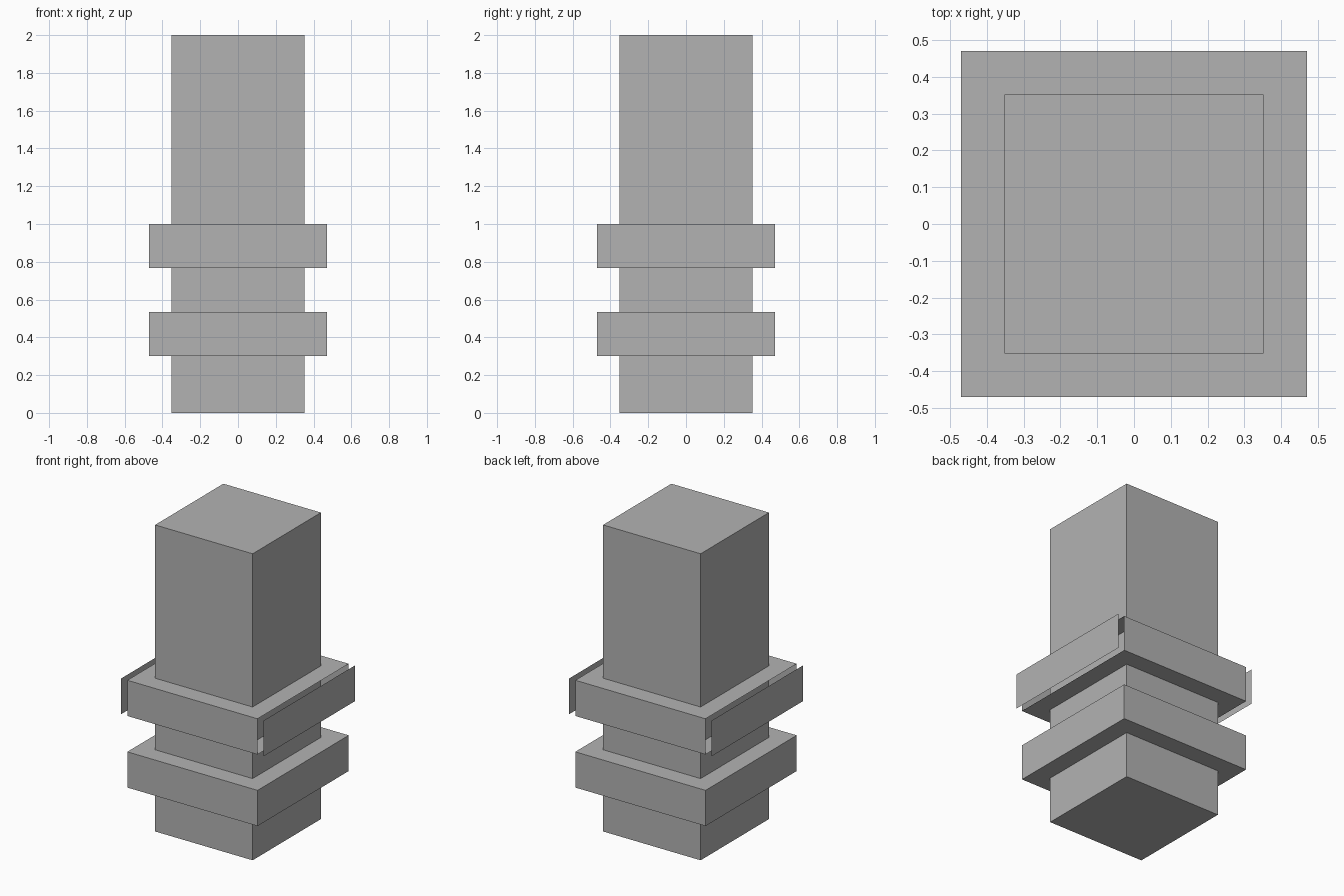
import bpy, bmesh
from mathutils import Vector

if "Cube" in bpy.data.objects:
    bpy.data.objects.remove(bpy.data.objects["Cube"])

COL, BAND, PANEL = 0.352, 0.47, 0.514   # half widths / panel offset

grey = bpy.data.materials.new("plain grey")
grey.diffuse_color = (0.45, 0.45, 0.45, 1)
grey.use_nodes = True
grey.node_tree.nodes["Principled BSDF"].inputs["Base Color"].default_value = grey.diffuse_color


def finish(name, bm):
    mesh = bpy.data.meshes.new(name)
    bm.to_mesh(mesh)
    bm.free()
    mesh.materials.append(grey)
    obj = bpy.data.objects.new(name, mesh)
    bpy.context.collection.objects.link(obj)


def box(half, z0, z1):
    bm = bmesh.new()
    bmesh.ops.create_cube(bm, size=1)
    bmesh.ops.scale(bm, vec=(2 * half, 2 * half, z1 - z0), verts=bm.verts)
    bmesh.ops.translate(bm, vec=(0, 0, (z0 + z1) / 2), verts=bm.verts)
    bm.normal_update()
    return bm


# Square column and the closed lower band
finish("column", box(COL, 0, 2))
finish("lower_band", box(BAND, 0.30, 0.533))

# Upper band: its two side faces are split off and stand slightly away
bm = box(BAND, 0.767, 1.0)
sides = [f for f in bm.faces if abs(f.normal.x) > 0.9]
bmesh.ops.split(bm, geom=sides)
for f in [f for f in bm.faces if abs(f.normal.x) > 0.9]:
    shift = Vector((PANEL - BAND, 0, 0)) * (1 if f.normal.x > 0 else -1)
    bmesh.ops.translate(bm, vec=shift, verts=f.verts)
finish("upper_band", bm)
